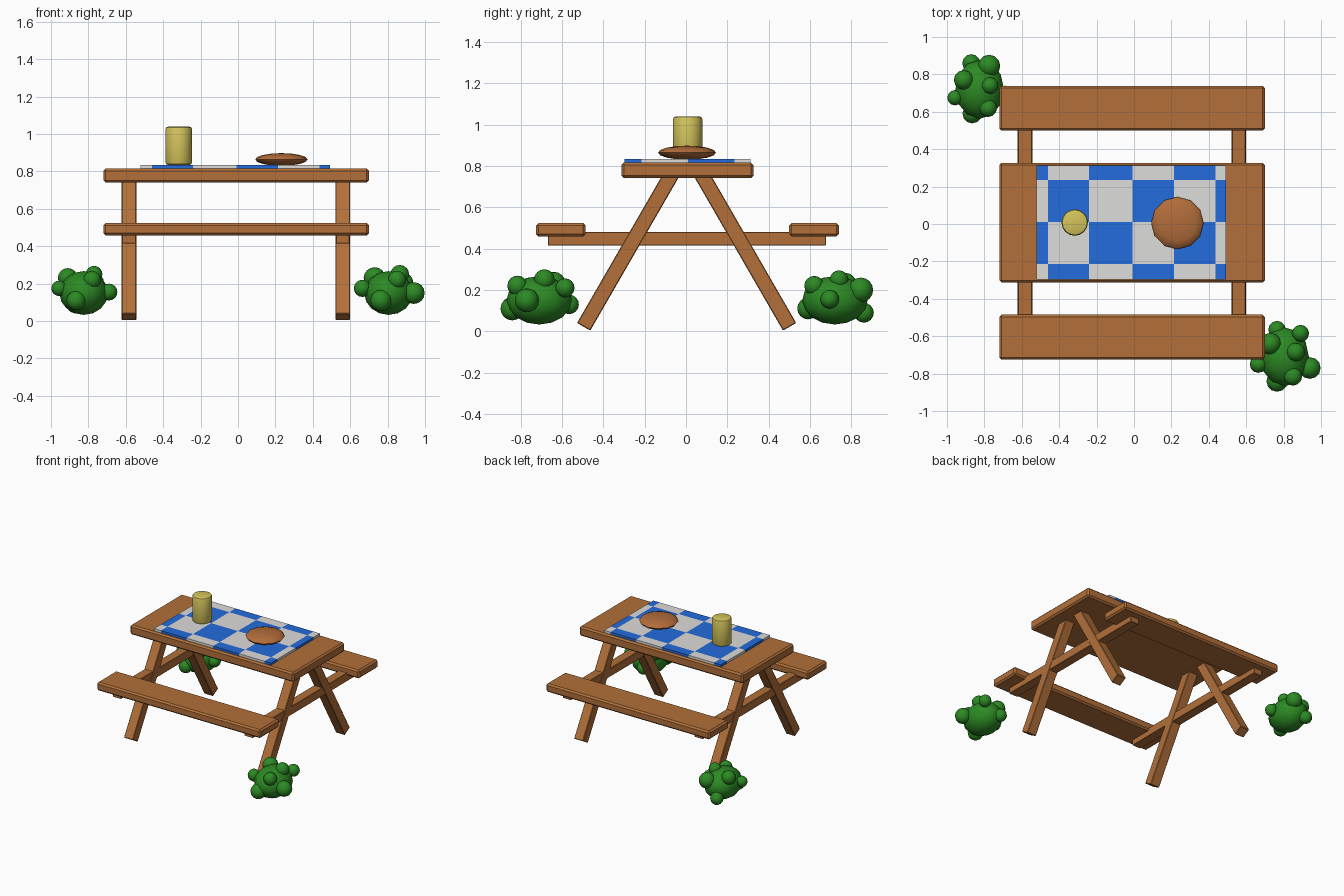
import bpy, bmesh, math
from mathutils import Matrix, Vector

if "Cube" in bpy.data.objects:
    bpy.data.objects.remove(bpy.data.objects["Cube"])


def srgb(r, g, b):
    f = lambda c: (c / 255 / 12.92) if c < 10 else ((c / 255 + 0.055) / 1.055) ** 2.4
    return (f(r), f(g), f(b), 1)


def material(name, rgb):
    m = bpy.data.materials.new(name)
    m.diffuse_color = srgb(*rgb)
    m.use_nodes = True
    m.node_tree.nodes["Principled BSDF"].inputs["Base Color"].default_value = m.diffuse_color
    return m


WOOD = material("wood brown", (178, 112, 58))
BREAD = material("bread brown", (178, 108, 58))
WHITE = material("cloth white", (222, 221, 219))
BLUE = material("cloth blue", (36, 108, 222))
GREEN = material("leaf green", (44, 138, 36))
YELLOW = material("cup yellow", (212, 196, 92))


def finish(name, bm, mats, smooth=False):
    me = bpy.data.meshes.new(name)
    bm.to_mesh(me)
    bm.free()
    ob = bpy.data.objects.new(name, me)
    bpy.context.collection.objects.link(ob)
    for m in mats:
        me.materials.append(m)
    if smooth:
        bpy.ops.object.select_all(action='DESELECT')
        ob.select_set(True)
        bpy.context.view_layer.objects.active = ob
        bpy.ops.object.shade_smooth_by_angle(angle=math.radians(40))
    return ob


def plank(name, centre, size, tilt=0.0, bevel=0.012):
    """Bevelled wooden box, tilted about the x axis."""
    bm = bmesh.new()
    bmesh.ops.create_cube(bm, size=1, matrix=Matrix.Diagonal((*size, 1)))
    bmesh.ops.bevel(bm, geom=bm.edges[:], offset=bevel, segments=1, affect='EDGES')
    bm.transform(Matrix.Translation(centre) @ Matrix.Rotation(tilt, 4, 'X'))
    return finish(name, bm, [WOOD])


def ball(bm, centre, radii, segments=12, rings=8):
    bmesh.ops.create_uvsphere(bm, u_segments=segments, v_segments=rings, radius=1,
                              matrix=Matrix.Translation(centre) @ Matrix.Diagonal((*radii, 1)))


# Table top and benches
X0 = -0.01
plank("table_top", (X0, 0.007, 0.778), (1.42, 0.64, 0.075))
for side, name in ((-1, "front"), (1, "back")):
    plank(name + "_bench", (X0, 0.007 + side * 0.612, 0.491), (1.42, 0.24, 0.066))

# Two A-frames: crossbar and slanted legs
for x, end in ((-0.583, "left"), (0.56, "right")):
    plank(end + "_crossbar", (x, 0.004, 0.448), (0.074, 1.345, 0.066), bevel=0.003)
    for side, name in ((-1, "front"), (1, "back")):
        foot = Vector((x, 0.003 + side * 0.498, 0.022))
        direction = Vector((0, -side * 0.5, 0.866))
        length = 0.87
        plank(f"{end}_{name}_leg", foot + direction * length / 2,
              (0.078, 0.074, length), tilt=side * math.radians(30), bevel=0.004)

# Checked cloth: a thin slab, with faces coloured by square
xs = [-0.52, -0.46, -0.24, -0.008, 0.215, 0.437, 0.492]
ys = [-0.297, -0.215, 0.01, 0.235, 0.312]
bm = bmesh.new()
grid = [[bm.verts.new((x, y, 0.834)) for y in ys] for x in xs]
for i in range(len(xs) - 1):
    for j in range(len(ys) - 1):
        f = bm.faces.new((grid[i][j], grid[i + 1][j], grid[i + 1][j + 1], grid[i][j + 1]))
        f.material_index = (i + j) % 2
rim = [e for e in bm.edges if e.is_boundary]
rim_mats = {e: e.link_faces[0].material_index for e in rim}
for e in rim:
    loop = next(l for l in e.link_loops)
    a, b = loop.vert, loop.link_loop_next.vert
    low = [bm.verts.new((v.co.x, v.co.y, 0.816)) for v in (b, a)]
    f = bm.faces.new((b, a, low[1], low[0]))
    f.material_index = rim_mats[e]
bmesh.ops.remove_doubles(bm, verts=bm.verts[:], dist=1e-5)
bmesh.ops.recalc_face_normals(bm, faces=bm.faces[:])
finish("checked_cloth", bm, [WHITE, BLUE])

# Cup: cylinder with softened rims
bm = bmesh.new()
bmesh.ops.create_cone(bm, cap_ends=True, segments=16, radius1=0.071, radius2=0.071, depth=0.205,
                      matrix=Matrix.Translation((-0.317, 0.008, 0.937)))
rims = [e for e in bm.edges if abs(e.verts[0].co.z - e.verts[1].co.z) < 1e-4]
bmesh.ops.bevel(bm, geom=rims, offset=0.014, segments=2, profile=0.5, affect='EDGES')
finish("cup", bm, [YELLOW], smooth=True)

# Flat round loaf
bm = bmesh.new()
ball(bm, (0.232, 0.005, 0.864), (0.14, 0.14, 0.034))
finish("loaf", bm, [BREAD], smooth=True)

# Bushes: a core with small leaf clumps (x, y, z, radius)
bushes = {
    "back_left_bush": ((-0.825, 0.72, 0.15), [
        (-0.91, 0.77, 0.23, 0.053), (-0.77, 0.74, 0.25, 0.045), (-0.78, 0.62, 0.22, 0.048),
        (-0.957, 0.675, 0.175, 0.041), (-0.69, 0.695, 0.155, 0.045), (-0.865, 0.59, 0.11, 0.052),
        (-0.87, 0.86, 0.09, 0.048), (-0.775, 0.845, 0.2, 0.06)]),
    "front_right_bush": ((0.805, -0.71, 0.15), [
        (0.73, -0.64, 0.23, 0.058), (0.865, -0.685, 0.25, 0.05), (0.85, -0.815, 0.22, 0.049),
        (0.665, -0.75, 0.175, 0.046), (0.94, -0.77, 0.15, 0.058), (0.765, -0.84, 0.11, 0.057),
        (0.765, -0.565, 0.13, 0.047), (0.89, -0.585, 0.21, 0.046)]),
}
for name, (core, clumps) in bushes.items():
    bm = bmesh.new()
    ball(bm, core, (0.13, 0.158, 0.117))
    for x, y, z, r in clumps:
        ball(bm, (x, y, z), (r, r, r))
    finish(name, bm, [GREEN], smooth=True)
